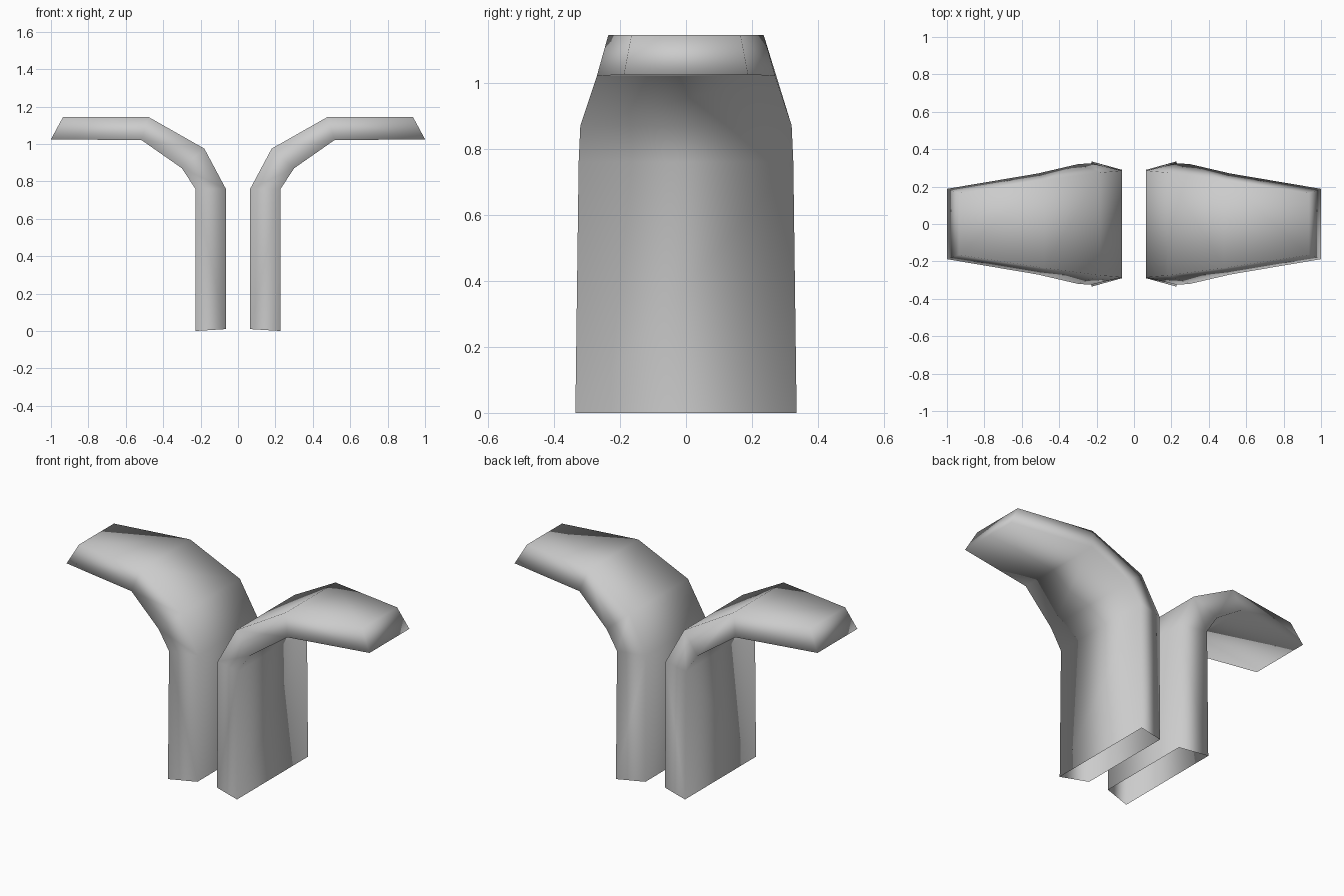
import bpy
import bmesh

cube = bpy.data.objects.get("Cube")
if cube:
    bpy.data.objects.remove(cube, do_unlink=True)

grey = bpy.data.materials.new("plain_grey")
grey.use_nodes = True
colour = (0.6, 0.6, 0.6, 1)
grey.diffuse_color = colour
grey.node_tree.nodes["Principled BSDF"].inputs["Base Color"].default_value = colour

# Matching stations along the bent limb: (x, half depth, z)
upper = [(0.065, 0.29, 0.01), (0.065, 0.285, 0.76), (0.18, 0.275, 0.975),
         (0.48, 0.235, 1.145), (0.935, 0.165, 1.145)]
lower = [(0.228, 0.335, 0), (0.228, 0.325, 0.76), (0.3, 0.32, 0.87),
         (0.515, 0.27, 1.02), (1, 0.188, 1.025)]


def build_limb(name, side):
    """Four-sided tapering sweep, open at the foot and closed at the tip."""
    bm = bmesh.new()
    rings = []
    for (ux, uy, uz), (lx, ly, lz) in zip(upper, lower):
        corners = [(ux, -uy, uz), (lx, -ly, lz), (lx, ly, lz), (ux, uy, uz)]
        rings.append([bm.verts.new((side * x, y, z)) for x, y, z in corners])
    for a, b in zip(rings, rings[1:]):
        for i in range(4):
            j = (i + 1) % 4
            bm.faces.new((a[i], a[j], b[j], b[i]))
    bm.faces.new(rings[-1])
    bmesh.ops.recalc_face_normals(bm, faces=bm.faces[:])
    for face in bm.faces:
        face.smooth = True
    mesh = bpy.data.meshes.new(name)
    bm.to_mesh(mesh)
    bm.free()
    mesh.materials.append(grey)
    bpy.context.collection.objects.link(bpy.data.objects.new(name, mesh))


# Mirrored pair of bent limbs
build_limb("left_bent_limb", 1)
build_limb("right_bent_limb", -1)
